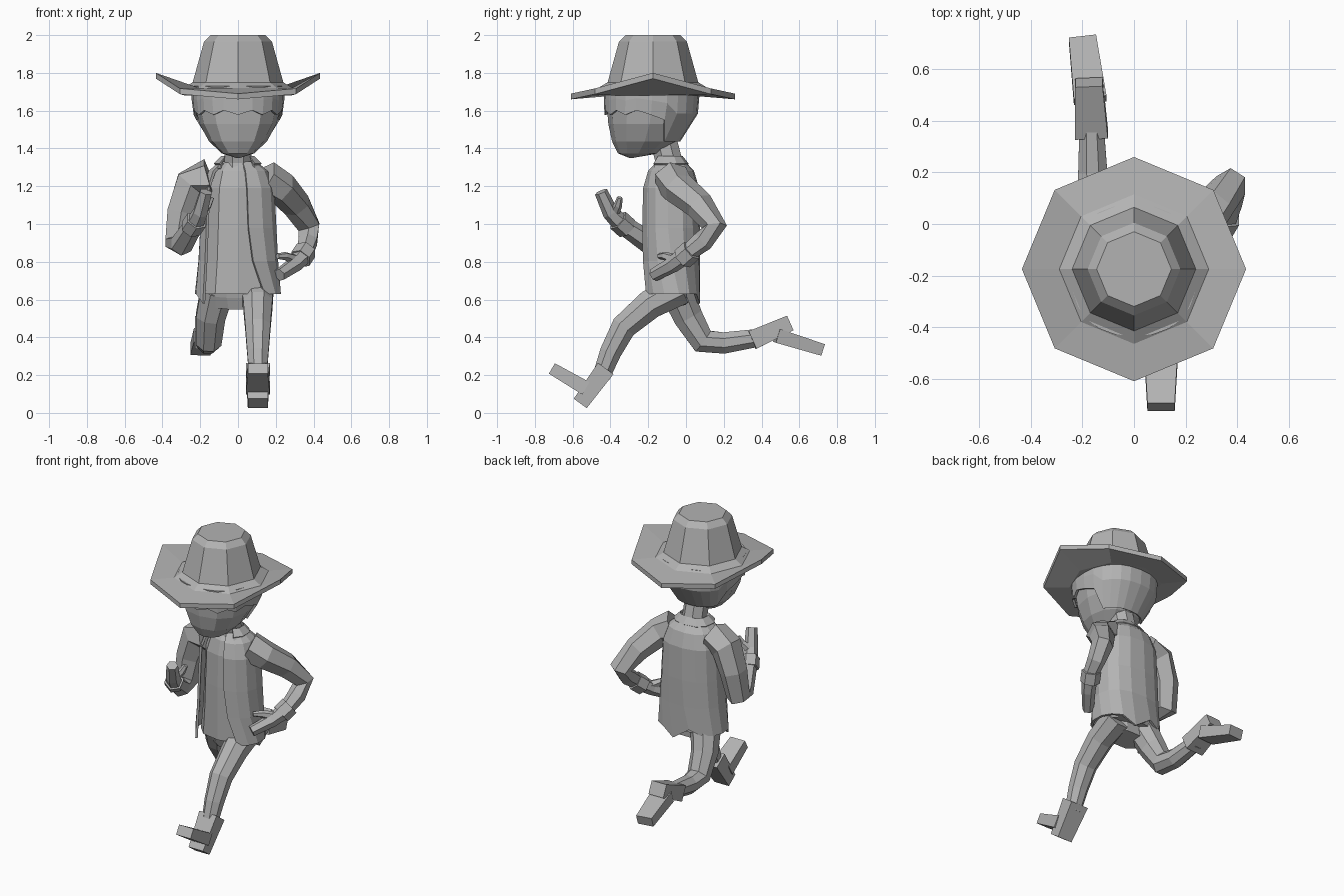
import bpy, bmesh
from math import sin, cos, pi, tau, copysign
from mathutils import Vector

cube = bpy.data.objects.get("Cube")
if cube:
    bpy.data.objects.remove(cube)

grey = bpy.data.materials.new("plain_grey")
grey.use_nodes = True
shade = .45
grey.diffuse_color = (shade, shade, shade, 1)
grey.node_tree.nodes["Principled BSDF"].inputs["Base Color"].default_value = (shade, shade, shade, 1)


def skin(name, rings, closed=True, thickness=None):
    """Join rows of points: a capped solid, or a thin shell if given a thickness."""
    bm = bmesh.new()
    rows = [[bm.verts.new(point) for point in ring] for ring in rings]
    count = len(rows[0])
    for lower, upper in zip(rows, rows[1:]):
        for i in range(count if closed else count - 1):
            j = (i + 1) % count
            bm.faces.new((lower[i], lower[j], upper[j], upper[i]))
    if not thickness:
        bm.faces.new(rows[0])
        bm.faces.new(rows[-1])
    bmesh.ops.recalc_face_normals(bm, faces=bm.faces)
    mesh = bpy.data.meshes.new(name)
    bm.to_mesh(mesh)
    bm.free()
    mesh.materials.append(grey)
    obj = bpy.data.objects.new(name, mesh)
    bpy.context.collection.objects.link(obj)
    if thickness:
        shell = obj.modifiers.new("thickness", 'SOLIDIFY')
        shell.thickness = thickness


def tube(name, path, start, end, sides=6, flat=1):
    """Tapered limb along a path, optionally flattened."""
    points = [Vector(p) for p in path]
    last = len(points) - 1
    rings = []
    for i, point in enumerate(points):
        along = (points[min(i + 1, last)] - points[max(i - 1, 0)]).normalized()
        across = Vector((1, 0, 0))
        across = (across - along * along.x).normalized()
        depth = along.cross(across) * flat
        radius = start + (end - start) * i / last
        angles = [tau * (k + .5) / sides for k in range(sides)]
        rings.append([point + radius * (across * cos(a) + depth * sin(a)) for a in angles])
    skin(name, rings)


def oval(angle, width, depth, y, z):
    """Point on a slightly boxy outline; angle zero is the front."""
    def boxy(value):
        return copysign(abs(value) ** .85, value)
    return (width * boxy(sin(angle)), y - depth * boxy(cos(angle)), z)


def around(sides, first=0, last=tau):
    return [first + (last - first) * k / sides for k in range(sides)]


# Hat: eight-sided crown on a brim whose sides curl up
hat_y = -.175


def hat_ring(radius, z, curl=0):
    return [(radius * sin(a), hat_y - radius * cos(a), z + curl * sin(a) ** 4)
            for a in around(8)]


brim, curl = .435, .11
skin("hat", [hat_ring(.28, 1.68), hat_ring(brim, 1.66, curl), hat_ring(brim, 1.69, curl),
             hat_ring(.29, 1.72), hat_ring(.24, 1.75), hat_ring(.18, 1.965), hat_ring(.145, 2)])


# Head: narrow chin swelling to a full skull
def head_point(angle, t, grow=0):
    swell = sin(min(2 * t, pi / 2)) ** .5
    return oval(angle, .22 * swell + grow, .23 * swell ** .8 + grow,
                -.29 + .11 * swell, 1.35 + .4 * t)


skin("head", [[head_point(a, t, .01) for a in around(12)] for t in (0, .06, .22, .45, .7, .95)])


# Hair: thin cap with a jagged fringe, long at the nape
def hair_point(k, sides, rise):
    angle = tau * k / sides
    from_back = abs(pi - angle)
    if from_back < 1.1:
        low = .22
    elif from_back < 1.4:
        low = .5
    else:
        low = .57 + .06 * (k % 2)
    return head_point(angle, low + (.95 - low) * rise, .025)


skin("hair", [[hair_point(k, 24, rise) for k in range(24)] for rise in (0, .5, 1)], thickness=.015)


# Torso: straight body, drawn in at the shoulders and flared at the hem
def torso_ring(t, grow, angles):
    shrink = 1 - .5 * t ** 12
    flare = .03 * (1 - t) ** 3
    return [oval(a, (.17 + grow) * shrink + flare, (.14 + grow / 2) * shrink,
                 -.08, .63 + .7 * t) for a in angles]


levels = (0, .25, .5, .8, .93, 1)
skin("shirt", [torso_ring(t, -.01, around(10)) for t in levels])
tube("neck", [(0, -.1, 1.25), (0, -.09, 1.33), (0, -.12, 1.45)], .08, .075, sides=8)
tube("hips", [(0, -.07, .56), (0, -.08, .62), (0, -.09, .72)], .13, .18, sides=8, flat=.6)

# Jacket: shell open at the front, with a notch in the tail
jacket = [torso_ring(t, .03, around(13, .2 + .4 * (1 - t) ** 4, tau - .5)) for t in levels]
for k, drop in ((6, .05), (7, -.03), (12, .05)):
    x, y, z = jacket[0][k]
    jacket[0][k] = (x, y, z - drop)
skin("jacket", jacket, closed=False, thickness=.015)

# Collar: folded band around the neck
skin("collar", [[oval(a, radius, radius * .8, -.09, z) for a in around(9, .7, tau - .2)]
                for radius, z in ((.12, 1.29), (.09, 1.36), (.13, 1.32))],
     closed=False, thickness=.01)

# Left arm, swung back with the hand near the hip
wrist = (.35, 0, .84)
tube("left_sleeve", [(.14, -.08, 1.24), (.23, -.04, 1.19), (.31, .07, 1.1),
                     (.375, .15, .985), (.37, .09, .91), wrist], .1, .045)
tube("left_cuff", [(.36, .03, .86), (.33, -.02, .815)], .06, .06)
tube("left_hand", [wrist, (.3, -.07, .785), (.22, -.17, .73)], .05, .035)
tube("left_thumb", [(.3, -.06, .81), (.25, -.11, .83), (.21, -.14, .83)], .03, .015)

# Right arm, bent forward with the hand raised
wrist = (-.23, -.34, 1)
tube("right_sleeve", [(-.15, -.08, 1.24), (-.25, -.07, 1.21), (-.3, -.07, 1.06),
                      (-.32, -.09, .9), (-.3, -.18, .89), wrist], .11, .05)
tube("right_cuff", [(-.25, -.31, .975), (-.22, -.36, 1.02)], .06, .06)
tube("right_hand", [wrist, (-.2, -.4, 1.06), (-.17, -.45, 1.17)], .05, .035)
tube("right_thumb", [(-.2, -.38, 1.06), (-.16, -.36, 1.1), (-.14, -.35, 1.14)], .03, .015)

# Legs: left strides forward, right kicks back
tube("left_leg", [(.1, -.03, .66), (.105, -.19, .575), (.105, -.33, .455),
                  (.105, -.4, .32), (.105, -.45, .19)], .095, .05, sides=8)
tube("right_leg", [(-.11, -.05, .65), (-.145, .01, .51), (-.155, .09, .38),
                   (-.16, .2, .37), (-.165, .4, .4)], .095, .05, sides=8)


# Boots: square shaft with the heel at its end, and a foot tapering to the toe
def boot(side, cuff, heel, instep, toe):
    tube(side + "_boot_shaft", [cuff, heel], .09, .075, sides=4, flat=.8)
    tube(side + "_boot_foot", [instep, toe], .09, .075, sides=4, flat=.6)


boot("left", (.105, -.425, .235), (.105, -.56, .05), (.105, -.53, .13), (.105, -.71, .235))
boot("right", (-.165, .35, .385), (-.175, .55, .475), (-.17, .48, .41), (-.2, .72, .335))
